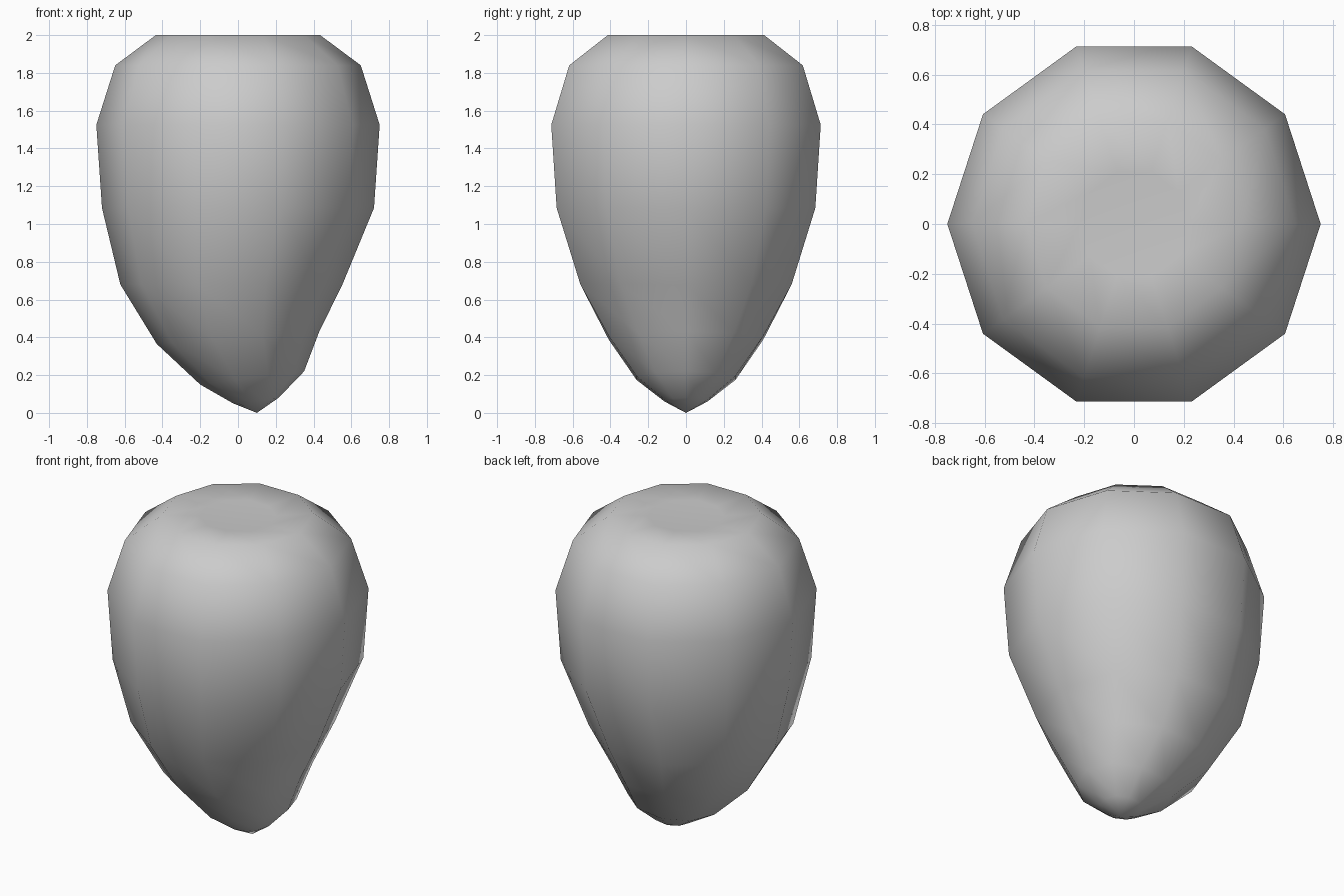
import bpy, bmesh, math

if "Cube" in bpy.data.objects:
    bpy.data.objects.remove(bpy.data.objects["Cube"])

SIDES = 10
# Ring profile from top to bottom: centre x, radius, z at left edge, z at right edge
RINGS = [
    (0.0, 0.22, 1.99, 1.99),
    (0.0, 0.435, 2.0, 2.0),
    (0.0, 0.65, 1.84, 1.84),
    (0.0, 0.75, 1.525, 1.525),
    (0.0, 0.72, 1.085, 1.085),
    (-0.035, 0.588, 0.68, 0.68),
    (0.0, 0.43, 0.365, 0.43),
    (0.075, 0.275, 0.15, 0.22),
    (0.095, 0.12, 0.05, 0.08),
]

bm = bmesh.new()


def ring(cx, r, z_left, z_right):
    """Ten-sided ring, tilted between its left and right edge heights."""
    verts = []
    for i in range(SIDES):
        a = 2 * math.pi * i / SIDES
        z = (z_left + z_right) / 2 + (z_right - z_left) / 2 * math.cos(a)
        verts.append(bm.verts.new((cx + r * math.cos(a), r * math.sin(a), z)))
    return verts


# Body skin
loops = [ring(*r) for r in RINGS]
for upper, lower in zip(loops, loops[1:]):
    for i in range(SIDES):
        j = (i + 1) % SIDES
        bm.faces.new((upper[i], lower[i], lower[j], upper[j]))

# Slightly dished crown and off-centre bottom tip
for loop, point in ((loops[0], (0, 0, 1.987)), (loops[-1], (0.1, 0, 0.0))):
    pole = bm.verts.new(point)
    for i in range(SIDES):
        bm.faces.new((loop[i], loop[(i + 1) % SIDES], pole))

bmesh.ops.recalc_face_normals(bm, faces=bm.faces[:])
for f in bm.faces:
    f.smooth = True

mesh = bpy.data.meshes.new("tapered_body")
bm.to_mesh(mesh)
bm.free()
body = bpy.data.objects.new("tapered_body", mesh)
bpy.context.collection.objects.link(body)
